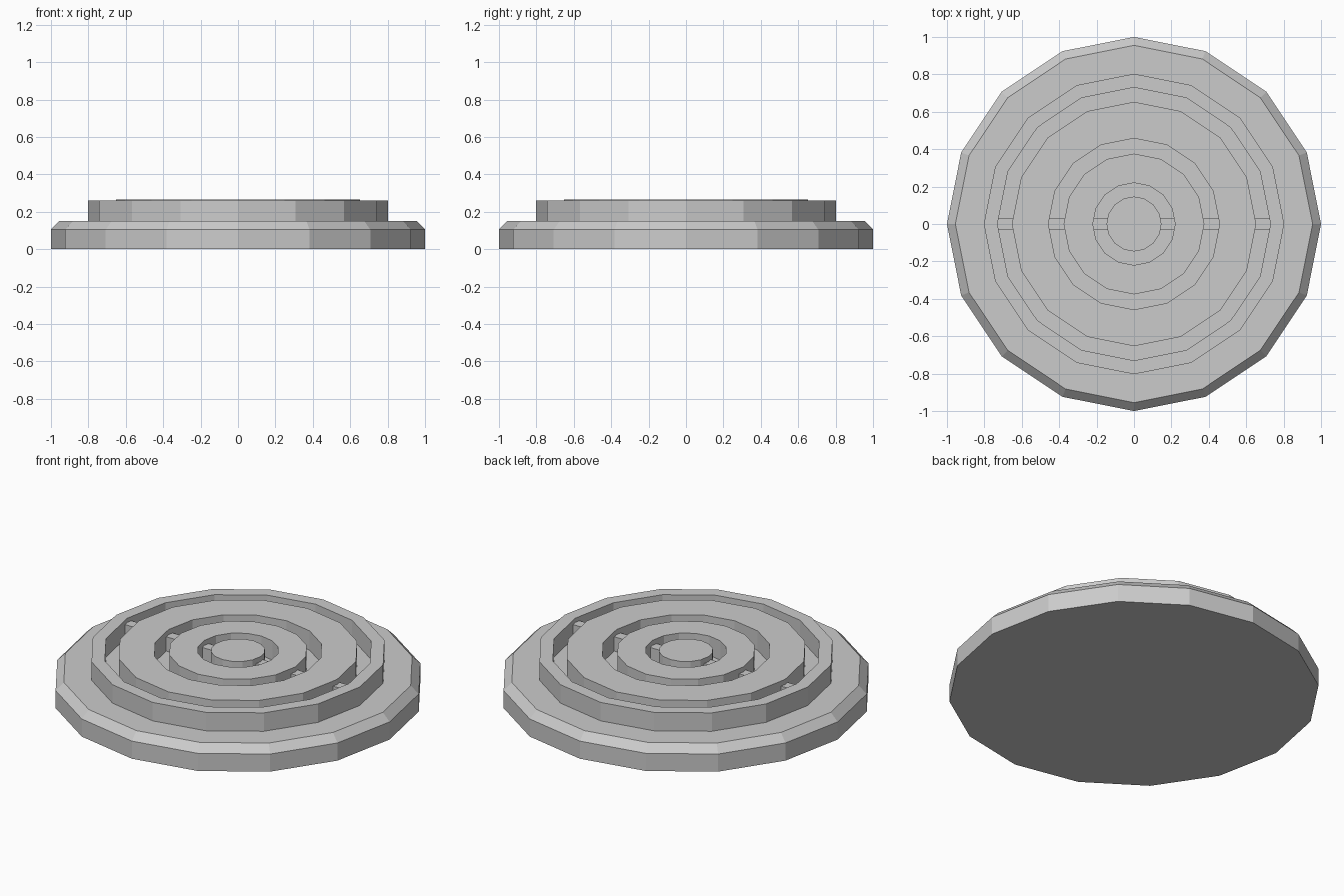
import bpy, bmesh, math

if "Cube" in bpy.data.objects:
    bpy.data.objects.remove(bpy.data.objects["Cube"])

SIDES = 16


def lathe(name, profile, closed):
    """Spin an (r, z) profile around z; closed profiles make rings, open ones get end caps."""
    bm = bmesh.new()
    loops = []
    for r, z in profile:
        loops.append([bm.verts.new((r * math.cos(2 * math.pi * i / SIDES),
                                    r * math.sin(2 * math.pi * i / SIDES), z))
                      for i in range(SIDES)])
    pairs = list(zip(loops, loops[1:]))
    if closed:
        pairs.append((loops[-1], loops[0]))
    else:
        bm.faces.new(loops[0])
        bm.faces.new(loops[-1])
    for a, b in pairs:
        for i in range(SIDES):
            j = (i + 1) % SIDES
            bm.faces.new((a[i], a[j], b[j], b[i]))
    finish(name, bm)


def ring(name, inner, outer, z0, z1):
    lathe(name, [(outer, z0), (outer, z1), (inner, z1), (inner, z0)], True)


def finish(name, bm):
    bmesh.ops.recalc_face_normals(bm, faces=bm.faces)
    mesh = bpy.data.meshes.new(name)
    bm.to_mesh(mesh)
    bm.free()
    bpy.context.collection.objects.link(bpy.data.objects.new(name, mesh))


FLOOR, RIM_TOP, GRATE_TOP = 0.15, 0.26, 0.265

# Chamfered base plate
lathe("base_plate", [(1.0, 0), (1.0, 0.105), (0.955, FLOOR)], False)

# Raised rim
ring("raised_rim", 0.73, 0.803, FLOOR, RIM_TOP)

# Concentric grate rings and centre disc
ring("outer_grate_ring", 0.458, 0.653, FLOOR, GRATE_TOP)
ring("inner_grate_ring", 0.22, 0.376, FLOOR, GRATE_TOP)
lathe("centre_disc", [(0.147, FLOOR), (0.147, GRATE_TOP)], False)

# Short bridges across each groove, on both sides
for label, x0, x1 in (("inner", 0.14, 0.225), ("middle", 0.37, 0.465), ("outer", 0.645, 0.735)):
    for side, sign in (("left", -1), ("right", 1)):
        bpy.ops.mesh.primitive_cube_add(size=1, location=(sign * (x0 + x1) / 2, 0, 0.19))
        bridge = bpy.context.object
        bridge.name = f"{label}_bridge_{side}"
        bridge.scale = (x1 - x0, 0.06, 0.09)
